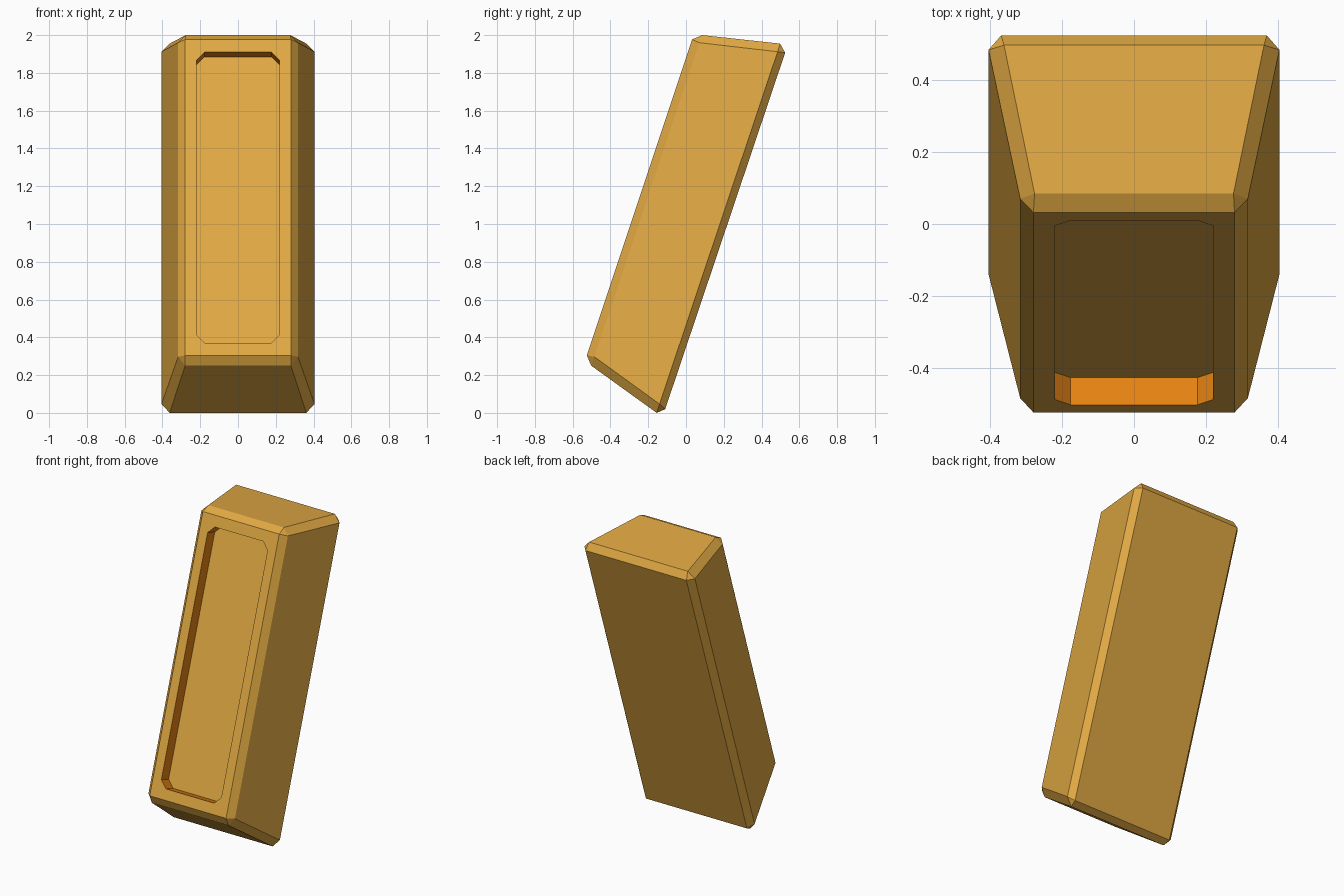
import bpy
import bmesh
from mathutils import Vector

if "Cube" in bpy.data.objects:
    bpy.data.objects.remove(bpy.data.objects["Cube"])


def material(name, rgb):
    m = bpy.data.materials.new(name)
    m.diffuse_color = (*rgb, 1)
    m.use_nodes = True
    m.node_tree.nodes["Principled BSDF"].inputs["Base Color"].default_value = m.diffuse_color
    return m


yellow = material("warm yellow", (0.76, 0.40, 0.056))
orange = material("deep orange", (0.80, 0.23, 0.006))

# Right half of the chamfered leaning block: three points per corner
half = [
    (0.28, -0.525, 0.305), (0.317, -0.485, 0.297), (0.28, -0.502, 0.25),   # front bottom
    (0.28, 0.032, 1.977), (0.317, 0.07, 1.96), (0.277, 0.085, 2.0),        # front top
    (0.37, 0.525, 1.907), (0.405, 0.485, 1.912), (0.362, 0.498, 1.955),    # back top
    (0.37, -0.11, 0.02), (0.405, -0.14, 0.047), (0.362, -0.155, 0.0),      # back bottom
]
bm = bmesh.new()
for x, y, z in half:
    bm.verts.new((x, y, z))
    bm.verts.new((-x, y, z))
hull = bmesh.ops.convex_hull(bm, input=bm.verts[:])
bmesh.ops.dissolve_limit(bm, angle_limit=0.14, verts=bm.verts[:], edges=bm.edges[:])
bm.verts.ensure_lookup_table()

# Open the flat front face
low, high = Vector(half[0]), Vector(half[3])


def corner(x, z):
    return min(bm.verts, key=lambda v: (v.co - Vector((x, low.y if z < 1 else high.y, z))).length)


corners = [corner(-0.28, low.z), corner(0.28, low.z), corner(0.28, high.z), corner(-0.28, high.z)]
front = [f for f in bm.faces if all(v in corners for v in f.verts)]
bmesh.ops.delete(bm, geom=front, context='FACES_ONLY')

# Recessed panel with cut corners, sunk square to the sloping front
slope = (high - low).normalized()
inward = Vector((0, slope.z, -slope.y))
w, c, z0, z1 = 0.22, 0.043, 0.37, 1.91
outline = [(-w, z0 + c), (-w + c, z0), (w - c, z0), (w, z0 + c),
           (w, z1 - c), (w - c, z1), (-w + c, z1), (-w, z1 - c)]
rim, floor = [], []
for x, z in outline:
    t = (z - low.z) / (high.z - low.z)
    p = Vector((x, low.y + t * (high.y - low.y), z))
    rim.append(bm.verts.new(p))
    floor.append(bm.verts.new(p + inward * 0.08))

# Frame around the recess
for i in range(4):
    a, b = rim[2 * i], rim[2 * i + 1]
    bm.faces.new((corners[i], b, a))
    bm.faces.new((corners[i], corners[(i + 1) % 4], rim[(2 * i + 2) % 8], b))

# Orange recess walls and yellow floor
for i in range(8):
    j = (i + 1) % 8
    f = bm.faces.new((rim[i], rim[j], floor[j], floor[i]))
    f.material_index = 1
bm.faces.new(floor)
bmesh.ops.recalc_face_normals(bm, faces=bm.faces[:])

mesh = bpy.data.meshes.new("leaning_block")
bm.to_mesh(mesh)
bm.free()
mesh.materials.append(yellow)
mesh.materials.append(orange)
obj = bpy.data.objects.new("leaning_block", mesh)
bpy.context.collection.objects.link(obj)
